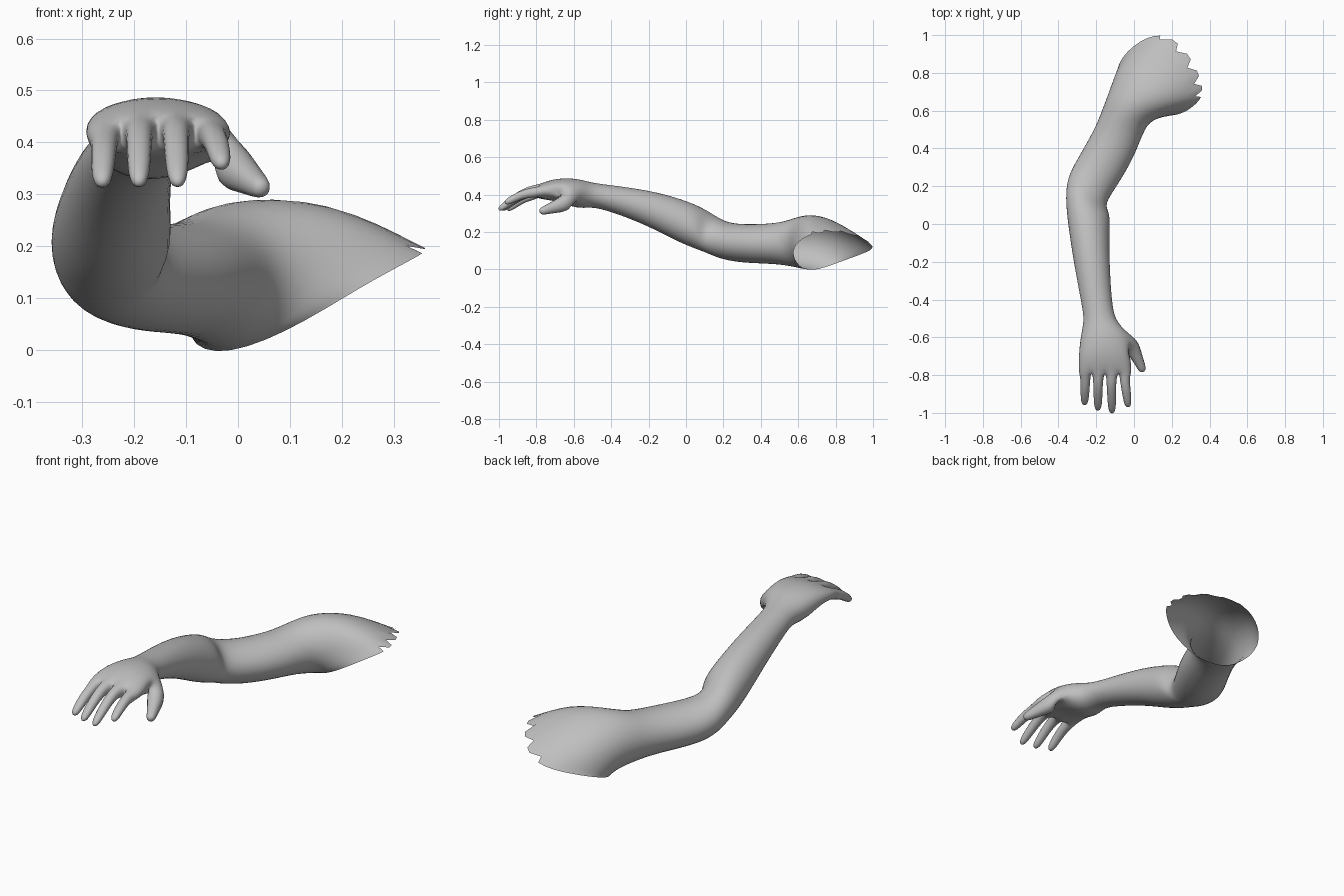
import bpy
import bmesh
import math
from mathutils import Vector

cube = bpy.data.objects.get("Cube")
if cube:
    bpy.data.objects.remove(cube)

UP = Vector((0, 0, 1))
BACK = Vector((-.85, .5, 0))
SIDES = 10
SWELL = 1.06          # makes up for the shrinkage of the subdivision

# unit cross-sections: round for the arm, flattened for the palm
ROUND = [(math.cos(math.radians(18 + 36 * k)), math.sin(math.radians(18 + 36 * k)))
         for k in range(SIDES)]
HALF = [(1, .5), (.5, .9), (0, 1), (-.5, .9), (-1, .5)]
FLAT = HALF + [(x, -z) for x, z in reversed(HALF)]


def section(outer, inner, top, bottom, shape=ROUND):
    """Ring of points between an outer and an inner edge point of the arm."""
    a, b = Vector((*outer, 0)), Vector((*inner, 0))
    mid = (a + b) / 2 + UP * (top + bottom) / 2
    across, rise = (b - a) / 2 * SWELL, UP * (top - bottom) / 2 * SWELL
    return [mid + across * u + rise * v for u, v in shape]


def grow(bm, face, stations):
    """Extrude one face through (centre, half width, half height) stations."""
    for i, (centre, wide, high) in enumerate(stations):
        a = stations[max(i - 1, 0)][0]
        b = stations[min(i + 1, len(stations) - 1)][0]
        along = (b - a).normalized()
        side = along.cross(UP).normalized()
        lift = side.cross(along)
        face = bmesh.ops.extrude_discrete_faces(bm, faces=[face])["faces"][0]
        old = face.calc_center_median()
        for v in face.verts:
            d = v.co - old
            v.co = (centre + side * math.copysign(wide, d.dot(side))
                    + lift * math.copysign(high, d.z))


# palm, wrist, forearm, elbow and upper arm
rings = [
    section((-.288, -.785), (-.017, -.785), .457, .375, FLAT),
    section((-.287, -.69), (-.025, -.69), .488, .37, FLAT),
    section((-.277, -.59), (-.045, -.57), .484, .325, FLAT),
    section((-.263, -.51), (-.1, -.51), .465, .335),
    section((-.278, -.42), (-.118, -.41), .452, .315),
    section((-.32, -.2), (-.13, -.2), .425, .233),
    section((-.35, 0), (-.13, -.03), .375, .132),
    section((-.364, .14), (-.126, .06), .325, .095),
    section((-.352, .25), (-.16, .1), .262, .062),
    section((-.302, .34), (-.09, .2), .242, .038),
    section((-.25, .43), (0, .35), .242, .032),
    section((-.19, .54), (.05, .49), .25, .027),
    section((-.135, .7), (.09, .55), .292, .003),
]
# open shoulder rim
rim = [Vector(p) for p in (
    (.345, .645, .18), (.37, .7, .195), (.34, .81, .207), (.265, .935, .175),
    (.145, 1.025, .12), (-.01, .95, .085), (-.115, .82, .04), (-.055, .665, -.02),
    (.09, .58, .03), (.24, .565, .125))]
# shoulder muscle, bulging up and back between upper arm and rim
lifts = [.02, .045, .05, .05, .03, 0, 0, 0, 0, 0]
bulges = [0, 0, 0, .02, .045, .03, .01, 0, 0, 0]
rings.append([a.lerp(b, .5) + UP * s + BACK * t
              for a, b, s, t in zip(rings[-1], rim, lifts, bulges)])
rings.append(rim)

bm = bmesh.new()
loops = [[bm.verts.new(p) for p in ring] for ring in rings]
thumb_face = None
for i, (low, high) in enumerate(zip(loops, loops[1:])):
    for k in range(SIDES):
        n = (k + 1) % SIDES
        face = bm.faces.new((low[k], low[n], high[n], high[k]))
        if i == 1 and n == 0:
            thumb_face = face
end = loops[0]
finger_faces = [bm.faces.new((end[j], end[9 - j], end[8 - j], end[j + 1]))
                for j in range(4)]

# fingers, from the index outwards: knuckle and tip
fingers = [((-.05, -.815, .412), (-.03, -.972, .352)),
           ((-.12, -.825, .422), (-.116, -1.005, .315)),
           ((-.19, -.825, .418), (-.191, -.99, .315)),
           ((-.257, -.815, .4), (-.262, -.96, .315))]
for face, (knuckle, tip) in zip(finger_faces, fingers):
    a, b = Vector(knuckle), Vector(tip)
    grow(bm, face, [(a, .028, .03),
                    (a.lerp(b, .35) + UP * .012, .026, .025),
                    (a.lerp(b, .7) + UP * .008, .024, .022),
                    (b, .017, .016)])

# thumb
grow(bm, thumb_face, [(Vector((-.018, -.635, .357)), .048, .052),
                      (Vector((.013, -.7, .335)), .034, .036),
                      (Vector((.036, -.75, .318)), .026, .026),
                      (Vector((.05, -.785, .308)), .019, .019)])

bmesh.ops.recalc_face_normals(bm, faces=bm.faces)
mesh = bpy.data.meshes.new("arm")
bm.to_mesh(mesh)
bm.free()
arm = bpy.data.objects.new("arm", mesh)
bpy.context.collection.objects.link(arm)
bpy.context.view_layer.objects.active = arm
arm.select_set(True)
smooth = arm.modifiers.new("smooth", "SUBSURF")
smooth.levels = smooth.render_levels = 2
bpy.ops.object.modifier_apply(modifier=smooth.name)

# ragged edge along the top of the shoulder rim
bm = bmesh.new()
bm.from_mesh(arm.data)
edge = sorted((v for v in bm.verts if v.is_boundary and v.co.z > .13 and v.co.y > .66),
              key=lambda v: v.co.y)
for v in edge[1::3]:
    v.co += Vector((-.035, -.015, .01))
bm.to_mesh(arm.data)
bm.free()
bpy.ops.object.shade_smooth()

skin = bpy.data.materials.new("plain grey")
skin.use_nodes = True
grey = (.52, .52, .52, 1)
skin.diffuse_color = grey
skin.node_tree.nodes["Principled BSDF"].inputs["Base Color"].default_value = grey
arm.data.materials.append(skin)
